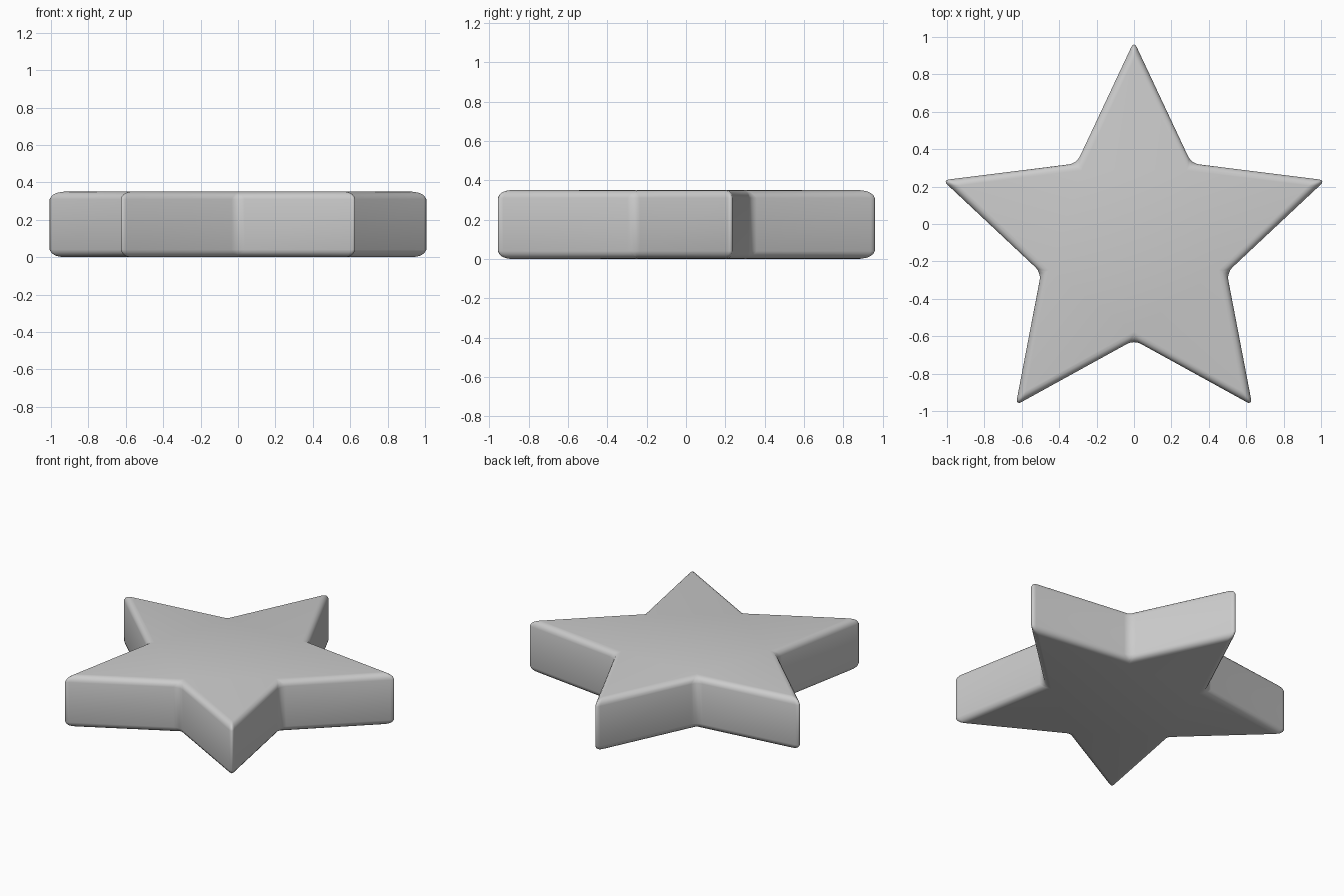
import bpy, bmesh
from math import sin, cos, pi

if "Cube" in bpy.data.objects:
    bpy.data.objects.remove(bpy.data.objects["Cube"])

TIP, INNER, HEIGHT, CENTRE_Y = 1.0755, 0.522, 0.35, -0.0985

# Five-pointed star outline, extruded upwards
bm = bmesh.new()
outline = []
for i in range(10):
    r = TIP if i % 2 == 0 else INNER
    a = pi / 2 + i * pi / 5
    outline.append(bm.verts.new((r * cos(a), r * sin(a) + CENTRE_Y, 0)))
base = bm.faces.new(outline)
ext = bmesh.ops.extrude_face_region(bm, geom=[base], use_keep_orig=True)
top = [v for v in ext["geom"] if isinstance(v, bmesh.types.BMVert)]
bmesh.ops.translate(bm, verts=top, vec=(0, 0, HEIGHT))
bmesh.ops.recalc_face_normals(bm, faces=bm.faces[:])

mesh = bpy.data.meshes.new("star")
bm.to_mesh(mesh)
bm.free()
star = bpy.data.objects.new("star", mesh)
bpy.context.collection.objects.link(star)

# Rounded edges all over
bevel = star.modifiers.new("rounded_edges", "BEVEL")
bevel.width = 0.04
bevel.segments = 4
bevel.limit_method = "NONE"

# Smooth shading
bpy.context.view_layer.objects.active = star
star.select_set(True)
bpy.ops.object.shade_smooth()
